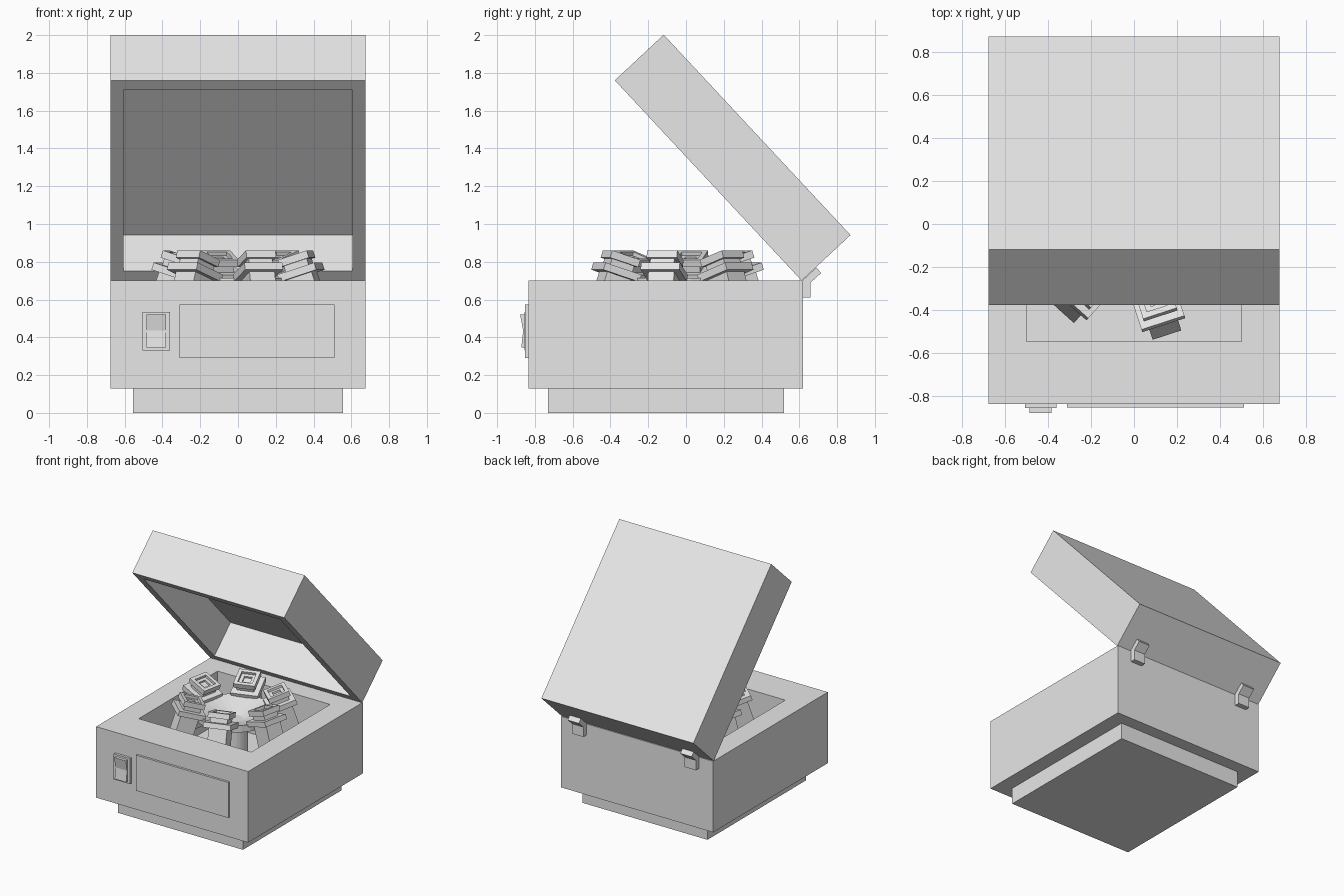
import bpy, bmesh
from math import radians
from mathutils import Matrix, Vector

old = bpy.data.objects.get("Cube")
if old:
    bpy.data.objects.remove(old, do_unlink=True)

grey = bpy.data.materials.new("plain_grey")
grey.use_nodes = True
COLOUR = (0.8, 0.8, 0.8, 1)
grey.diffuse_color = COLOUR
grey.node_tree.nodes["Principled BSDF"].inputs["Base Color"].default_value = COLOUR


def finish(name, bm, matrix=Matrix()):
    bmesh.ops.recalc_face_normals(bm, faces=bm.faces)
    mesh = bpy.data.meshes.new(name)
    bm.to_mesh(mesh)
    bm.free()
    mesh.materials.append(grey)
    ob = bpy.data.objects.new(name, mesh)
    ob.matrix_world = matrix
    bpy.context.collection.objects.link(ob)
    return ob


def add_box(bm, x, y, z):
    """Box from (min, max) pairs; returns its faces."""
    size = Vector((x[1] - x[0], y[1] - y[0], z[1] - z[0]))
    mid = Vector((sum(x), sum(y), sum(z))) / 2
    made = bmesh.ops.create_cube(bm, size=1, matrix=Matrix.Translation(mid) @ Matrix.Diagonal(size).to_4x4())
    return list({f for v in made["verts"] for f in v.link_faces})


def box(name, x, y, z):
    bm = bmesh.new()
    add_box(bm, x, y, z)
    return finish(name, bm)


def recess(bm, face, x, y, depth):
    """Sink a rectangular pocket into a horizontal face; returns its floor."""
    face.normal_update()
    up = 1 if face.normal.z > 0 else -1
    mid = face.calc_center_median()
    bmesh.ops.inset_region(bm, faces=[face], thickness=0.005)
    for v in face.verts:
        v.co.x = x[1] if v.co.x > mid.x else x[0]
        v.co.y = y[1] if v.co.y > mid.y else y[0]
    floor = bmesh.ops.extrude_discrete_faces(bm, faces=[face])["faces"][0]
    for v in floor.verts:
        v.co.z -= up * depth
    return floor


def prism(name, profile, x):
    """Extrude a (y, z) profile along x."""
    bm = bmesh.new()
    face = bm.faces.new([bm.verts.new((x[0], y, z)) for y, z in profile])
    ext = bmesh.ops.extrude_face_region(bm, geom=[face])["geom"]
    for v in ext:
        if isinstance(v, bmesh.types.BMVert):
            v.co.x = x[1]
    return finish(name, bm)


# Housing with an open square chamber, on a smaller plinth
CENTRE_Y = -0.045
box("plinth", (-0.555, 0.555), (-0.73, 0.52), (0, 0.13))
bm = bmesh.new()
faces = add_box(bm, (-0.675, 0.675), (-0.835, 0.62), (0.13, 0.70))
top = max(faces, key=lambda f: f.calc_center_median().z)
recess(bm, top, (-0.5, 0.5), (CENTRE_Y - 0.5, CENTRE_Y + 0.5), 0.42)
finish("housing", bm)

# Hollow lid, hinged open at the back
LENGTH, WALL = 1.45, 0.07
bm = bmesh.new()
faces = add_box(bm, (-0.675, 0.675), (-LENGTH, 0), (0, 0.354))
under = min(faces, key=lambda f: f.calc_center_median().z)
recess(bm, under, (-0.605, 0.605), (WALL - LENGTH, -WALL), 0.28)
finish("lid", bm, Matrix.Translation((0, 0.612, 0.70)) @ Matrix.Rotation(radians(-47), 4, "X"))

# Bent hinge plates
HINGE = [(0.62, 0.61), (0.66, 0.61), (0.66, 0.69), (0.715, 0.74), (0.69, 0.77), (0.62, 0.705)]
for side, x in (("left", 0.5), ("right", -0.5)):
    prism("hinge_" + side, HINGE, (x - 0.05, x + 0.05))

# Front panel and rocker switch
box("control_panel", (-0.31, 0.51), (-0.852, -0.83), (0.29, 0.575))
box("switch_bezel", (-0.505, -0.36), (-0.855, -0.83), (0.33, 0.535))
ROCKER = [(-0.84, 0.345), (-0.872, 0.345), (-0.862, 0.435), (-0.878, 0.52), (-0.84, 0.52)]
prism("rocker_switch", ROCKER, (-0.485, -0.382))

# Dished rotor on a shaft: a revolved (radius, z) profile
bm = bmesh.new()
ROTOR = [(0, 0.645), (0.06, 0.645), (0.28, 0.715), (0.28, 0.66), (0.1, 0.58), (0.1, 0.27), (0, 0.27)]
verts = [bm.verts.new((r, 0, z)) for r, z in ROTOR]
edges = [bm.edges.new(pair) for pair in zip(verts, verts[1:])]
bmesh.ops.spin(bm, geom=verts + edges, axis=(0, 0, 1), cent=(0, 0, 0), angle=radians(360), steps=24)
bmesh.ops.remove_doubles(bm, verts=bm.verts, dist=0.0005)
finish("rotor", bm, Matrix.Translation((0, CENTRE_Y, 0)))

# Six square tube holders, leaning in at the top
for i in range(6):
    bm = bmesh.new()
    for half, low, high in ((0.07, -0.38, -0.1), (0.105, -0.115, -0.075), (0.065, -0.08, -0.035)):
        add_box(bm, (-half, half), (-half, half), (low, high))
    cap = add_box(bm, (-0.082, 0.082), (-0.082, 0.082), (-0.04, 0))
    face = max(cap, key=lambda f: f.calc_center_median().z)
    for half, depth in ((0.055, 0.02), (0.03, 0.016)):
        face = recess(bm, face, (-half, half), (-half, half), depth)
    finish("tube_holder_%d" % (i + 1), bm,
           Matrix.Translation((0, CENTRE_Y, 0))
           @ Matrix.Rotation(radians(60 * i - 12), 4, "Z")
           @ Matrix.Translation((0.311, 0, 0.835))
           @ Matrix.Rotation(radians(-18), 4, "Y"))
